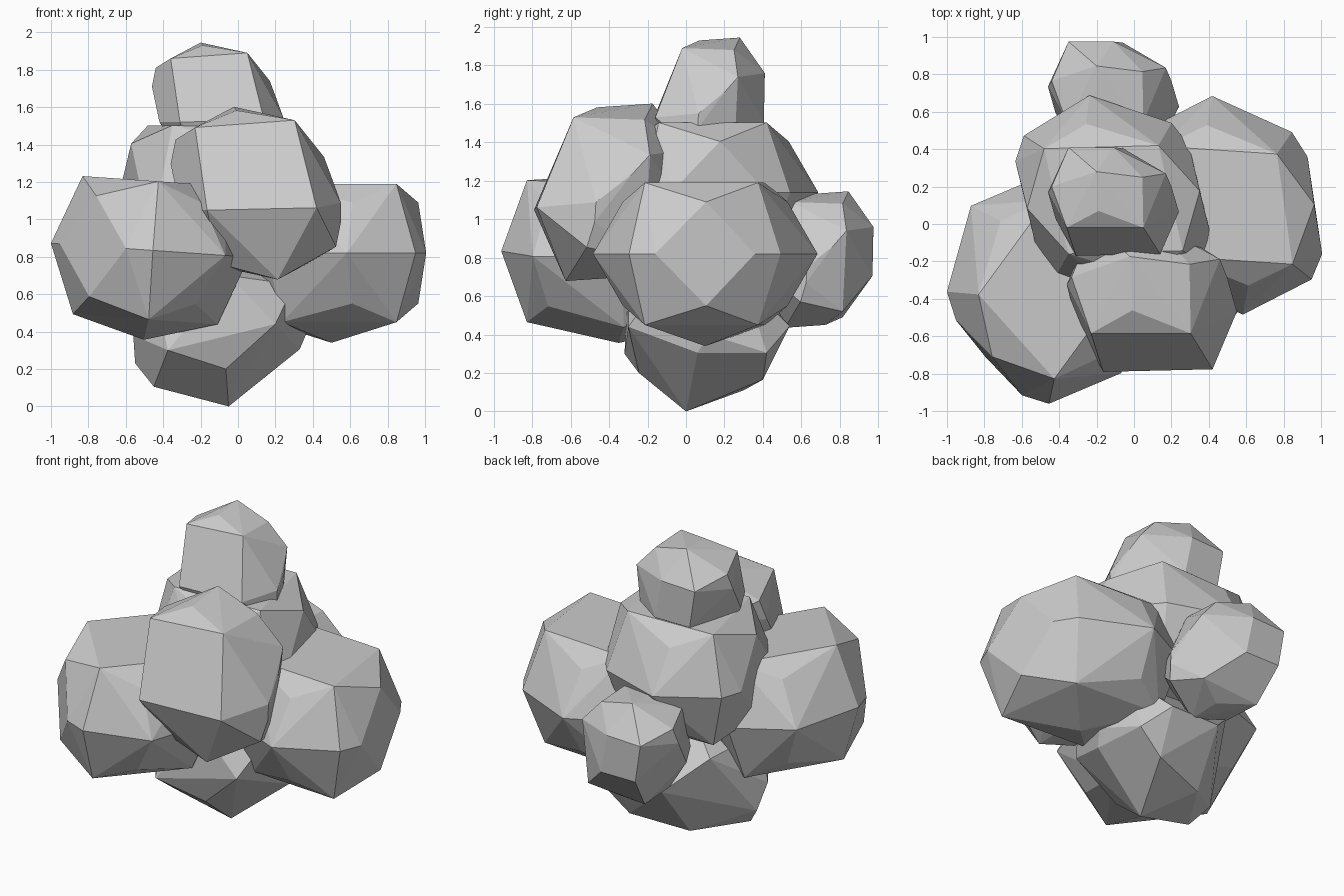
import bpy, bmesh
from math import radians
from mathutils import Matrix, Vector

if "Cube" in bpy.data.objects:
    bpy.data.objects.remove(bpy.data.objects["Cube"])


def hull(name, points, loc=(0, 0, 0), yaw=0, scale=(1, 1, 1), tilt=0):
    """Faceted convex lump wrapped around a few points."""
    xf = (Matrix.Translation(loc) @ Matrix.Rotation(radians(tilt), 4, 'Y')
          @ Matrix.Rotation(radians(yaw), 4, 'Z') @ Matrix.Diagonal((*scale, 1)))
    bm = bmesh.new()
    for p in points:
        bm.verts.new(xf @ Vector(p))
    bmesh.ops.remove_doubles(bm, verts=bm.verts, dist=0.005)
    bmesh.ops.convex_hull(bm, input=bm.verts)
    bmesh.ops.delete(bm, geom=[v for v in bm.verts if not v.link_faces], context='VERTS')
    bmesh.ops.dissolve_limit(bm, angle_limit=radians(7), verts=bm.verts, edges=bm.edges)
    bmesh.ops.recalc_face_normals(bm, faces=bm.faces)
    mesh = bpy.data.meshes.new(name)
    bm.to_mesh(mesh)
    bm.free()
    obj = bpy.data.objects.new(name, mesh)
    bpy.context.collection.objects.link(obj)
    return obj


# Wide lump: a quarter of the corners, reflected through z and the centre
quarter = [(0, .59, 0), (.395, .34, 0), (.46, .197, 0), (.465, -.328, 0), (.39, -.455, 0),
           (.46, -.06, .27), (-.05, .44, .27), (.3, .235, .37), (.3, -.36, .37)]
wide = [(s * x, s * y, t * z) for x, y, z in quarter for s in (1, -1) for t in (1, -1)]
wide.append((0, 0, -.48))

# Tall lump: half of the corners reflected through the centre, plus front and back
half = [(-.09, .165, .355), (-.08, -.045, .34), (.155, .135, .29), (.16, -.135, .3),
        (-.25, -.135, .27), (-.33, .085, .22), (-.35, .055, .12), (.31, .085, .07)]
tall = [(s * x, s * y, s * z) for x, y, z in half for s in (1, -1)]
tall += [(-.24, .295, .16), (0, .295, .17), (.28, .155, .15), (.35, -.05, -.04),
         (.25, -.275, -.06), (-.2, -.285, -.07), (-.2, .29, -.085), (.05, .29, -.085)]

# Side lobes and core share the wide lump
hull("right_lobe", wide, (.5, .1, .82), 8)
hull("left_lobe", wide, (-.47, -.35, .835), 222, (1.02, -1.02, 1), 4)
hull("core_lobe", wide, (-.11, .13, 1.14), 13, (1, .97, .98))

# Top, back and front lobes share the tall lump
hull("top_lobe", tall, (-.11, .115, 1.59))
hull("back_lobe", tall, (-.11, .68, .79))
hull("front_lobe", tall, (.095, -.4, 1.14), 0, (1.3, 1.37, 1.3))

# Base lobe, tapering to the ground
base = [(-.05, 0, 0), (-.45, -.03, .105), (-.24, .3, .11), (.13, .4, .165), (-.55, .05, .23),
        (-.56, -.05, .38), (-.065, -.245, .2), (-.375, -.32, .3), (.2, -.3, .44),
        (.33, .06, .305), (.3, .42, .305), (.37, .12, .4), (-.2, .54, .445),
        (.15, .54, .445), (.3, -.15, .65), (.28, .3, .68), (-.45, -.15, .65),
        (-.42, .35, .65), (-.05, -.3, .7), (-.08, .1, .85)]
hull("base_lobe", base)
